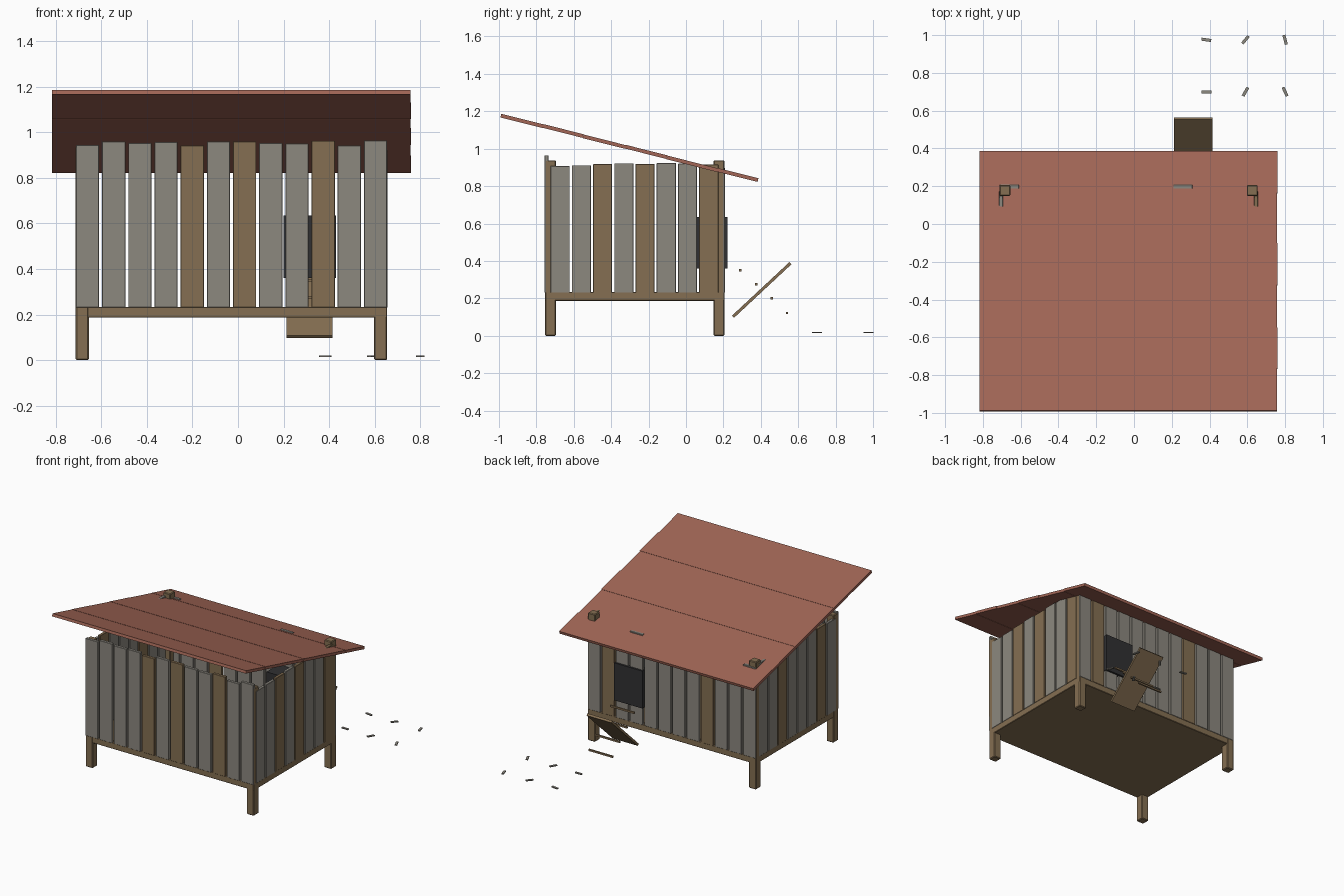
import bpy, bmesh, math
from mathutils import Matrix, Vector

if "Cube" in bpy.data.objects:
    bpy.data.objects.remove(bpy.data.objects["Cube"])


def material(name, r, g, b):
    def lin(v):
        v /= 255
        return v / 12.92 if v <= 0.04045 else ((v + 0.055) / 1.055) ** 2.4
    m = bpy.data.materials.new(name)
    m.diffuse_color = (lin(r), lin(g), lin(b), 1)
    m.use_nodes = True
    m.node_tree.nodes["Principled BSDF"].inputs["Base Color"].default_value = m.diffuse_color
    return m


GRAY = material("weathered_gray_wood", 140, 136, 127)
BROWN = material("brown_wood", 133, 111, 82)
RED = material("red_roof", 162, 102, 86)
DARK = material("dark_doorway", 48, 48, 50)


def box(name, lo, hi, mat, rot=None, bevel=0.0):
    """Box between two corners, optionally turned about its centre."""
    lo, hi = Vector(lo), Vector(hi)
    size = hi - lo
    bm = bmesh.new()
    bmesh.ops.create_cube(bm, size=1, matrix=Matrix.Diagonal((*size, 1)))
    if bevel:
        bmesh.ops.bevel(bm, geom=bm.edges[:], offset=bevel, segments=1, affect='EDGES')
    me = bpy.data.meshes.new(name)
    bm.to_mesh(me)
    bm.free()
    me.materials.append(mat)
    ob = bpy.data.objects.new(name, me)
    ob.location = (lo + hi) / 2
    if rot:
        ob.rotation_euler = rot
    bpy.context.collection.objects.link(ob)
    return ob


# Floor and corner posts
box("floor", (-0.712, -0.752, 0.187), (0.655, 0.205, 0.233), BROWN, bevel=0.003)
for x in (-0.684, 0.626):
    for y in (-0.724, 0.177):
        box("corner_post", (x - 0.029, y - 0.029, 0), (x + 0.029, y + 0.029, 0.938),
            BROWN, bevel=0.005)

# Front and back wall planks
front_tops = (0.945, 0.96, 0.953, 0.957, 0.943, 0.96, 0.96, 0.953, 0.95, 0.963, 0.943, 0.965)
back_tops = (0.898, 0.88, 0.875, 0.882, 0.878, 0.885, 0.88, 0.876, 0.896, 0.88, 0.884, 0.878)
for i in range(12):
    x = -0.712 + 0.115 * i
    box("front_plank", (x, -0.757, 0.23), (x + 0.102, -0.735, front_tops[i]),
        BROWN if i in (4, 6, 9) else GRAY, bevel=0.002)
    box("back_plank", (x, 0.187, 0.23), (x + 0.102, 0.208, back_tops[i]),
        BROWN if i in (3, 10) else GRAY, bevel=0.002)

# Side wall planks
side_tops = (0.908, 0.911, 0.917, 0.922, 0.918, 0.924, 0.92, 0.915)
for i in range(8):
    y = -0.724 + 0.1135 * i
    for name, x, browns in (("right_plank", 0.636, (2, 4, 7)), ("left_plank", -0.714, (1, 5))):
        box(name, (x, y, 0.23), (x + 0.021, y + 0.102, side_tops[i]),
            BROWN if i in browns else GRAY, bevel=0.002)

# Sloping roof boards, each lapping slightly over the next
slope = math.atan2(0.345, 1.37)
edges = (-0.99, -0.765, -0.55, -0.322, -0.103, 0.165, 0.385)
for i in range(6):
    a, b = edges[i], edges[i + 1]
    y = (a + b) / 2
    z = 1.177 - math.tan(slope) * (y + 0.99) + (0.0015 if i % 2 else 0)
    half = (b - a) / 2 / math.cos(slope)
    right = 0.76 if i % 2 else 0.757
    box("roof_board", (-0.818, y - half, z - 0.01), (right, y + half, z + 0.01),
        RED, rot=(-slope, 0, 0))

# Doorway
box("doorway", (0.2, 0.045, 0.36), (0.43, 0.222, 0.635), DARK)

# Ramp and its loose cross slats
tilt = math.atan2(0.275, 0.295)
box("ramp", (0.212, 0.195, 0.237), (0.415, 0.615, 0.253), BROWN, rot=(tilt, 0, 0))
for y, z in ((0.29, 0.35), (0.375, 0.275), (0.458, 0.2), (0.54, 0.122)):
    box("ramp_slat", (0.215, y - 0.006, z - 0.006), (0.412, y + 0.006, z + 0.006), BROWN)

# Scattered sticks on the ground
for x, y, a in ((0.383, 0.975, -8), (0.59, 0.975, 50), (0.8, 0.975, -75),
                (0.383, 0.7, 0), (0.59, 0.7, 60), (0.8, 0.7, -65)):
    box("ground_stick", (x - 0.026, y - 0.008, 0.014), (x + 0.026, y + 0.008, 0.021),
        GRAY, rot=(0, 0, math.radians(a)))
